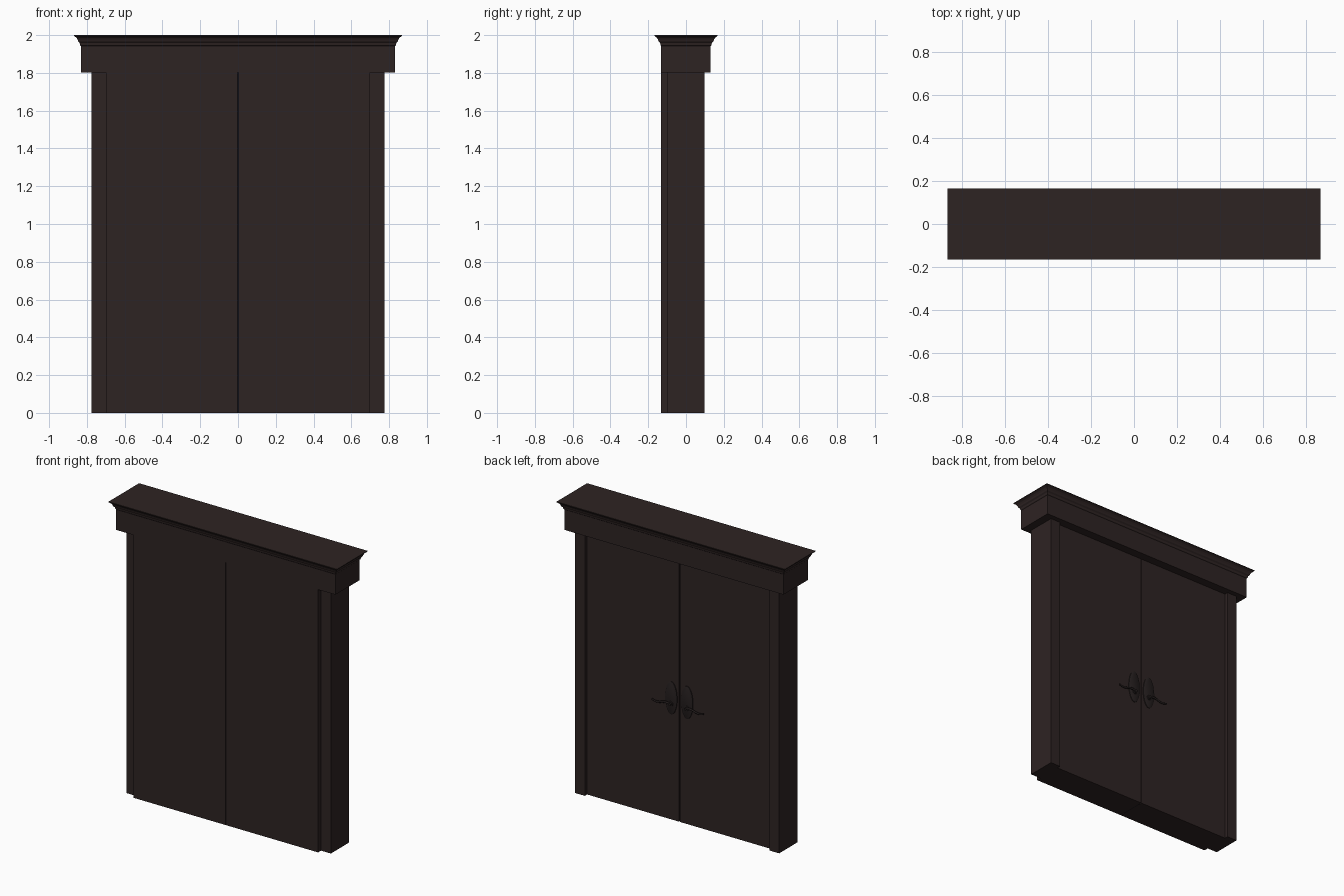
import bpy, bmesh, math
from mathutils import Matrix, Vector

if "Cube" in bpy.data.objects:
    bpy.data.objects.remove(bpy.data.objects["Cube"])


def material(name, rgb):
    m = bpy.data.materials.new(name)
    m.diffuse_color = (*rgb, 1)
    m.use_nodes = True
    m.node_tree.nodes["Principled BSDF"].inputs["Base Color"].default_value = m.diffuse_color
    return m


WOOD = material("dark_wood", (0.027, 0.017, 0.0165))
METAL = material("dark_bronze", (0.018, 0.013, 0.013))
GAP = material("seam_black", (0.008, 0.007, 0.010))


def finish(name, bm, mat, mirror=False, smooth=False):
    bmesh.ops.recalc_face_normals(bm, faces=bm.faces)
    me = bpy.data.meshes.new(name)
    bm.to_mesh(me)
    bm.free()
    me.materials.append(mat)
    ob = bpy.data.objects.new(name, me)
    bpy.context.collection.objects.link(ob)
    if smooth:
        bpy.ops.object.select_all(action='DESELECT')
        ob.select_set(True)
        bpy.context.view_layer.objects.active = ob
        bpy.ops.object.shade_smooth_by_angle(angle=math.radians(40))
    if mirror:
        ob.modifiers.new("mirror", 'MIRROR').use_mirror_merge = False
    return ob


def box(name, lo, hi, mat=WOOD, mirror=False):
    lo, hi = Vector(lo), Vector(hi)
    bm = bmesh.new()
    bmesh.ops.create_cube(bm, size=1, matrix=Matrix.Translation((lo + hi) / 2)
                          @ Matrix.Diagonal((*(hi - lo), 1)))
    return finish(name, bm, mat, mirror)


def loft(name, rings, mat, mirror=False, smooth=False):
    """Skin a list of equal-length point rings and cap both ends."""
    bm = bmesh.new()
    vs = [[bm.verts.new(p) for p in r] for r in rings]
    n = len(vs[0])
    for a, b in zip(vs, vs[1:]):
        for i in range(n):
            j = (i + 1) % n
            bm.faces.new((a[i], a[j], b[j], b[i]))
    bm.faces.new(vs[0])
    bm.faces.new(vs[-1])
    return finish(name, bm, mat, mirror, smooth)


# Door leaves (proud at the front, recessed at the back) and posts
box("door_leaf", (0.003, -0.132, 0), (0.70, 0.072, 1.803), mirror=True)
box("door_seam", (-0.003, -0.10, 0), (0.003, 0.05, 1.803), GAP)
box("side_post", (0.70, -0.10, 0), (0.775, 0.097, 1.803), mirror=True)

# Header beam
HX, HY = 0.832, 0.131
box("header", (-HX, -HY - 0.001, 1.803), (HX, HY, 1.943))

# Crown moulding: stepped profile swept round the header
profile = [(0.0, 1.943), (0.004, 1.947), (0.006, 1.958), (0.014, 1.966),
           (0.017, 1.976), (0.023, 1.986), (0.035, 1.995), (0.035, 2.0)]
loft("crown_moulding",
     [[(sx * (HX + o), sy * (HY + o), z)
       for sx, sy in ((-1, -1), (1, -1), (1, 1), (-1, 1))] for o, z in profile], WOOD)


def disc_rings(x, z, steps, n=32):
    """Ellipse rings facing the back; steps are (y, x radius, z radius)."""
    return [[(x + rx * math.cos(2 * math.pi * i / n), y,
              z + rz * math.sin(2 * math.pi * i / n)) for i in range(n)]
            for y, rx, rz in steps]


# Oval handle plates and round hubs on the back
loft("handle_plate", disc_rings(0.06, 0.835, [(0.070, 0.045, 0.112), (0.077, 0.045, 0.112),
     (0.080, 0.040, 0.106)]), METAL, True, True)
loft("handle_hub", disc_rings(0.06, 0.797, [(0.078, 0.018, 0.018), (0.084, 0.016, 0.016),
     (0.085, 0.009, 0.009), (0.096, 0.009, 0.009)]), METAL, True, True)

# Gently waved lever pointing away from the seam
rings = []
for k in range(13):
    t = k / 12
    r = 0.008 - 0.002 * t
    x, z = 0.055 + 0.14 * t, 0.797 + 0.007 * math.sin(2 * math.pi * t)
    rings.append([(x, 0.090 + 0.75 * r * math.cos(a), z + r * math.sin(a))
                  for a in (2 * math.pi * i / 12 for i in range(12))])
loft("handle_lever", rings, METAL, True, True)
